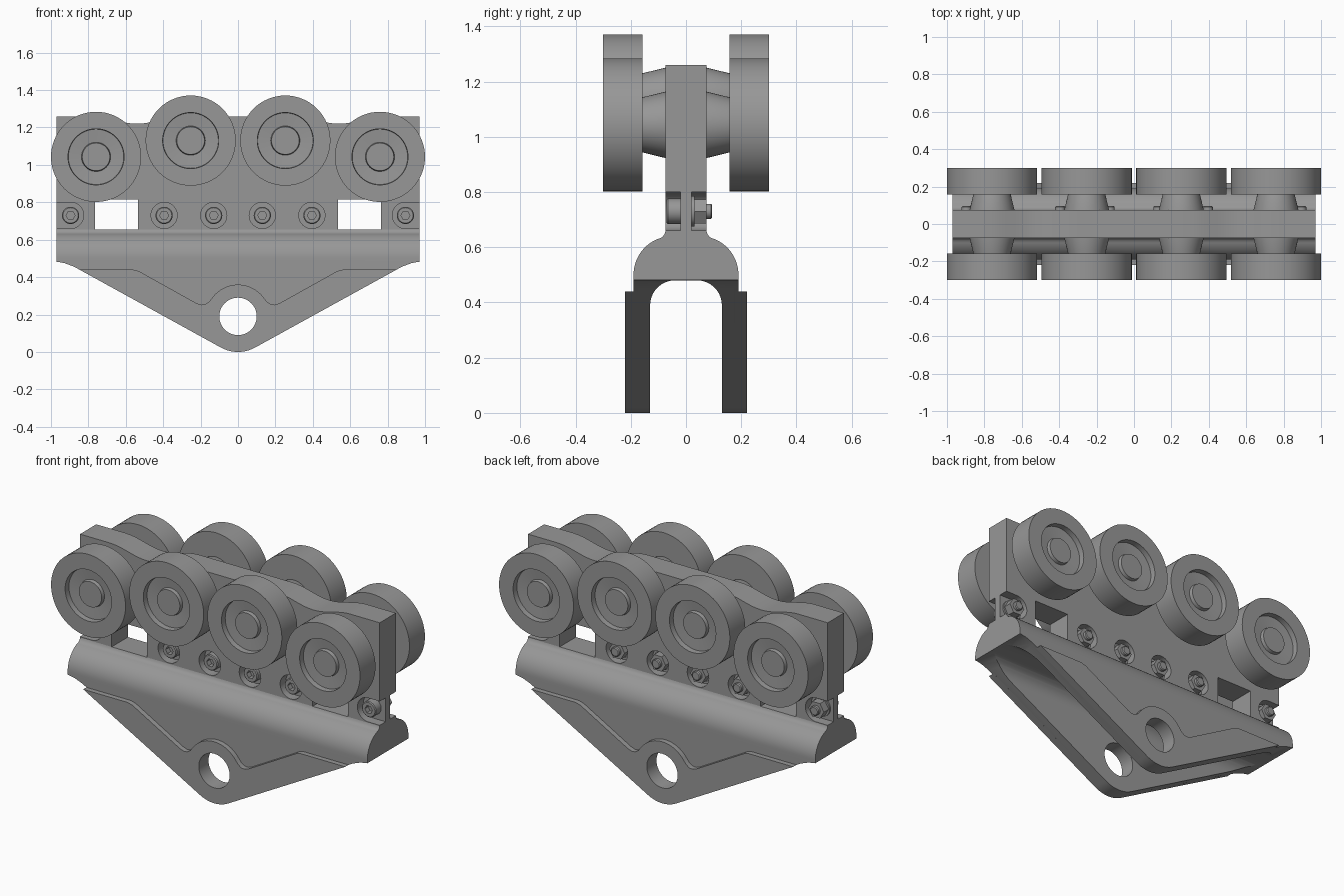
import bpy, bmesh
from math import sin, cos, pi, radians

if "Cube" in bpy.data.objects:
    bpy.data.objects.remove(bpy.data.objects["Cube"])

# Dark steel colour shared by every part
STEEL = bpy.data.materials.new('dark_steel')
STEEL.diffuse_color = (0.31, 0.31, 0.31, 1)
STEEL.use_nodes = True
STEEL.node_tree.nodes["Principled BSDF"].inputs["Base Color"].default_value = STEEL.diffuse_color


def finish(name, bm):
    bmesh.ops.recalc_face_normals(bm, faces=bm.faces[:])
    me = bpy.data.meshes.new(name)
    bm.to_mesh(me)
    bm.free()
    me.materials.append(STEEL)
    ob = bpy.data.objects.new(name, me)
    bpy.context.collection.objects.link(ob)
    shade(ob)
    return ob


def activate(ob):
    bpy.ops.object.select_all(action='DESELECT')
    ob.select_set(True)
    bpy.context.view_layer.objects.active = ob


def shade(ob):
    activate(ob)
    bpy.ops.object.shade_smooth_by_angle(angle=radians(30))


def prism(name, pts, a, b, axis='Y'):
    """Extrude a closed profile along an axis: (x,z) along Y or (y,z) along X."""
    bm = bmesh.new()
    at = (lambda p, t: (p[0], t, p[1])) if axis == 'Y' else (lambda p, t: (t, p[0], p[1]))
    lo = [bm.verts.new(at(p, a)) for p in pts]
    hi = [bm.verts.new(at(p, b)) for p in pts]
    bm.faces.new(lo)
    bm.faces.new(hi[::-1])
    n = len(pts)
    for i in range(n):
        j = (i + 1) % n
        bm.faces.new((lo[i], lo[j], hi[j], hi[i]))
    return finish(name, bm)


def lathe(name, prof, seg=48):
    """Revolve a (radius, y) profile around the Y axis; ends have radius 0."""
    bm = bmesh.new()
    rings = []
    for r, y in prof:
        if r == 0:
            rings.append([bm.verts.new((0, y, 0))] * seg)
        else:
            rings.append([bm.verts.new((r * cos(2 * pi * k / seg), y, r * sin(2 * pi * k / seg)))
                          for k in range(seg)])
    for A, B in zip(rings, rings[1:]):
        for k in range(seg):
            m = (k + 1) % seg
            bm.faces.new(list(dict.fromkeys((A[k], A[m], B[m], B[k]))))
    return finish(name, bm)


def boolean(ob, tool, op='DIFFERENCE'):
    mod = ob.modifiers.new('bool', 'BOOLEAN')
    mod.operation, mod.object, mod.solver = op, tool, 'EXACT'
    activate(ob)
    bpy.ops.object.modifier_apply(modifier=mod.name)
    bpy.data.objects.remove(tool)


def copy(ob, name, loc, turn=0):
    c = bpy.data.objects.new(name, ob.data)
    c.location = loc
    c.rotation_euler.z = turn
    bpy.context.collection.objects.link(c)
    return c


def arc(cx, cz, r, a0, a1, n):
    return [(cx + r * cos(radians(a0 + (a1 - a0) * i / n)),
             cz + r * sin(radians(a0 + (a1 - a0) * i / n))) for i in range(n + 1)]


def mirrored(half):
    """Close a right-hand half profile with its mirror image."""
    return half + [(-x, z) for x, z in reversed(half) if abs(x) > 1e-5]


def rect(x0, x1, z0, z1):
    return [(x0, z0), (x1, z0), (x1, z1), (x0, z1)]


# Central web plate with a gently waved top edge
wave = [(0.30 + 0.48 * i / 16, 1.24 + 0.02 * cos(2 * pi * i / 16)) for i in range(17)]
web = prism('web_plate', mirrored([(0, 1.26)] + wave + [(0.97, 1.26), (0.97, 0.62), (0, 0.62)]),
            -0.075, 0.075)
for s in (-1, 1):
    boolean(web, prism('window_cut', rect(s * 0.65 - 0.115, s * 0.65 + 0.115, 0.61, 0.815), -0.2, 0.2))

# Bolt pockets on both faces, open to the ends at the outer bolts
BOLT_X = (-0.895, -0.395, -0.13, 0.13, 0.395, 0.895)
BOLT_Z = 0.73
for x in BOLT_X:
    for a, b in ((-0.2, -0.02), (0.02, 0.2)):
        if abs(x) > 0.8:
            half = arc(0.895, BOLT_Z, 0.07, 90, 270, 16) + [(1.1, 0.66), (1.1, 0.80)]
            pts = [((1 if x > 0 else -1) * px, pz) for px, pz in half]
        else:
            pts = arc(x, BOLT_Z, 0.07, 0, 348.75, 31)
        boolean(web, prism('pocket_cut', pts, a, b))
shade(web)

# Forked yoke: domed section swept lengthwise, trimmed to a V outline
section = [(0, 0.655), (0.075, 0.655), (0.079, 0.645)] + arc(0.05, 0.5, 0.14, 74, 0, 14)
section += [(0.19, -0.05), (0.13, -0.05), (0.13, 0.39)] + arc(0.04, 0.39, 0.09, 10, 90, 8) + [(0, 0.48)]
yoke = prism('forked_yoke', mirrored(section), -0.97, 0.97, 'X')
point = arc(0, 0.19, 0.19, -61, -90, 8)
outline = [(0, 0.8), (1.05, 0.8), (1.05, 0.482), (0.965, 0.482), (0.925, 0.474), (0.875, 0.455)] + point
boolean(yoke, prism('outline_cut', mirrored(outline), -0.4, 0.4), 'INTERSECT')
boolean(yoke, prism('hole_cut', arc(0, 0.19, 0.1, 0, 352.5, 47), -0.4, 0.4))
shade(yoke)

# Raised reinforcing rim on the outside of each fork leg
rim = arc(0, 0.19, 0.17, 90, 36, 10) + [(0.155, 0.268), (0.175, 0.254), (0.198, 0.252), (0.225, 0.262),
                                        (0.53, 0.432), (0.56, 0.44), (0.848, 0.44)] + point
for s, name in ((-1, 'front_rim'), (1, 'back_rim')):
    ob = prism(name, mirrored(rim), s * 0.18, s * 0.22)
    boolean(ob, prism('hole_cut', arc(0, 0.19, 0.1, 0, 352.5, 47), -0.4, 0.4))
    shade(ob)

# Rollers with recessed hub faces, and tapered axle bosses
roller = lathe('roller', [(0, 0.157), (0.241, 0.157), (0.241, 0.30), (0.15, 0.30), (0.148, 0.268),
                          (0.078, 0.262), (0.074, 0.282), (0, 0.282)], 64)
boss = lathe('axle_boss', [(0, 0.05), (0.12, 0.05), (0.12, 0.075), (0.098, 0.165), (0, 0.165)])
for x, z in ((-0.759, 1.043), (-0.253, 1.13), (0.253, 1.13), (0.759, 1.043)):
    for turn in (0, pi):
        copy(roller, 'roller', (x, 0, z), turn)
        copy(boss, 'axle_boss', (x, 0, z), turn)

# Socket-head bolts at the front, washers and hex nuts at the back
head = lathe('bolt_head', [(0, -0.015), (0.046, -0.015), (0.046, -0.066), (0.041, -0.071), (0, -0.071)], 32)
boolean(head, prism('socket_cut', arc(0, 0, 0.024, 0, 300, 5), -0.1, -0.04))
shade(head)
washer = lathe('washer', [(0, 0.015), (0.055, 0.015), (0.055, 0.03), (0, 0.03)], 32)
nut = prism('hex_nut', arc(0, 0, 0.05, 0, 300, 5), 0.025, 0.075)
tip = lathe('bolt_tip', [(0, 0.07), (0.027, 0.07), (0.027, 0.09), (0.022, 0.095), (0, 0.095)], 24)
for x in BOLT_X:
    for part in (head, washer, nut, tip):
        copy(part, part.name, (x, 0, BOLT_Z))

# The originals at the origin were only templates
for ob in (roller, boss, head, washer, nut, tip):
    bpy.data.objects.remove(ob)
